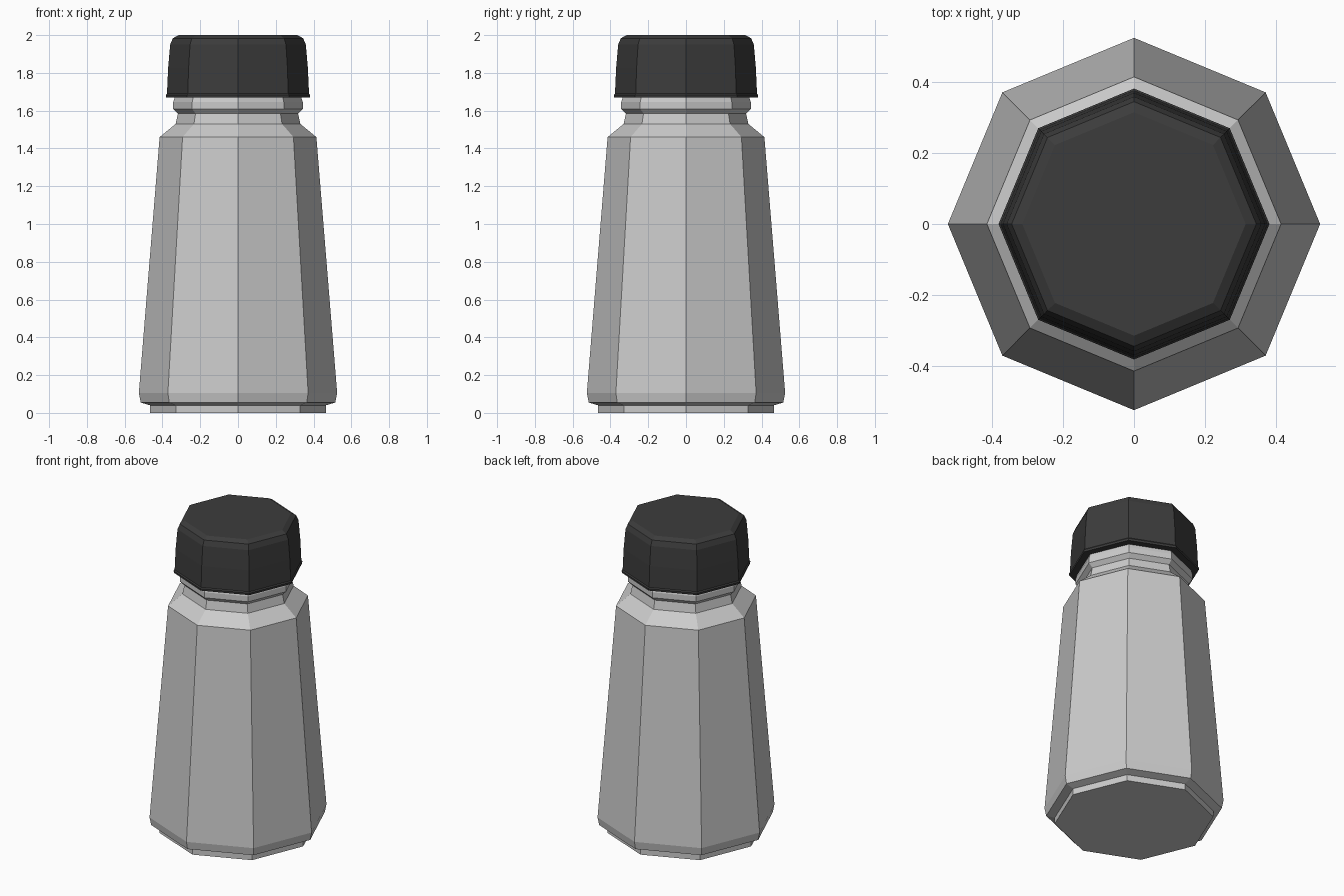
import bpy, bmesh
from math import cos, sin, pi

if "Cube" in bpy.data.objects:
    bpy.data.objects.remove(bpy.data.objects["Cube"])

SIDES = 8


def lathe(name, profile, color=None):
    """Closed, flat-faced octagonal solid from (radius, height) rings."""
    bm = bmesh.new()
    rings = [[bm.verts.new((r * cos(2 * pi * i / SIDES), r * sin(2 * pi * i / SIDES), z))
              for i in range(SIDES)] for r, z in profile]
    for a, b in zip(rings, rings[1:]):
        for i in range(SIDES):
            j = (i + 1) % SIDES
            bm.faces.new((a[i], a[j], b[j], b[i]))
    bm.faces.new(rings[0][::-1])
    bm.faces.new(rings[-1])
    mesh = bpy.data.meshes.new(name)
    bm.to_mesh(mesh)
    bm.free()
    if color:
        mat = bpy.data.materials.new(name + "_material")
        mat.diffuse_color = color
        mat.use_nodes = True
        mat.node_tree.nodes["Principled BSDF"].inputs["Base Color"].default_value = mat.diffuse_color
        mesh.materials.append(mat)
    obj = bpy.data.objects.new(name, mesh)
    bpy.context.collection.objects.link(obj)
    return obj


# Tapered bottle with recessed foot, sloped shoulder and neck ring
lathe("bottle_body", [
    (0.465, 0.0), (0.465, 0.04), (0.515, 0.055), (0.525, 0.105),
    (0.415, 1.46), (0.33, 1.53), (0.318, 1.585), (0.343, 1.61),
    (0.343, 1.645), (0.335, 1.67)])

# Dark cap with a small lower lip and bevelled top
lathe("cap", [
    (0.38, 1.67), (0.382, 1.683), (0.376, 1.69), (0.37, 1.825),
    (0.359, 1.95), (0.345, 1.983), (0.315, 2.0)], (0.045, 0.045, 0.045, 1))
